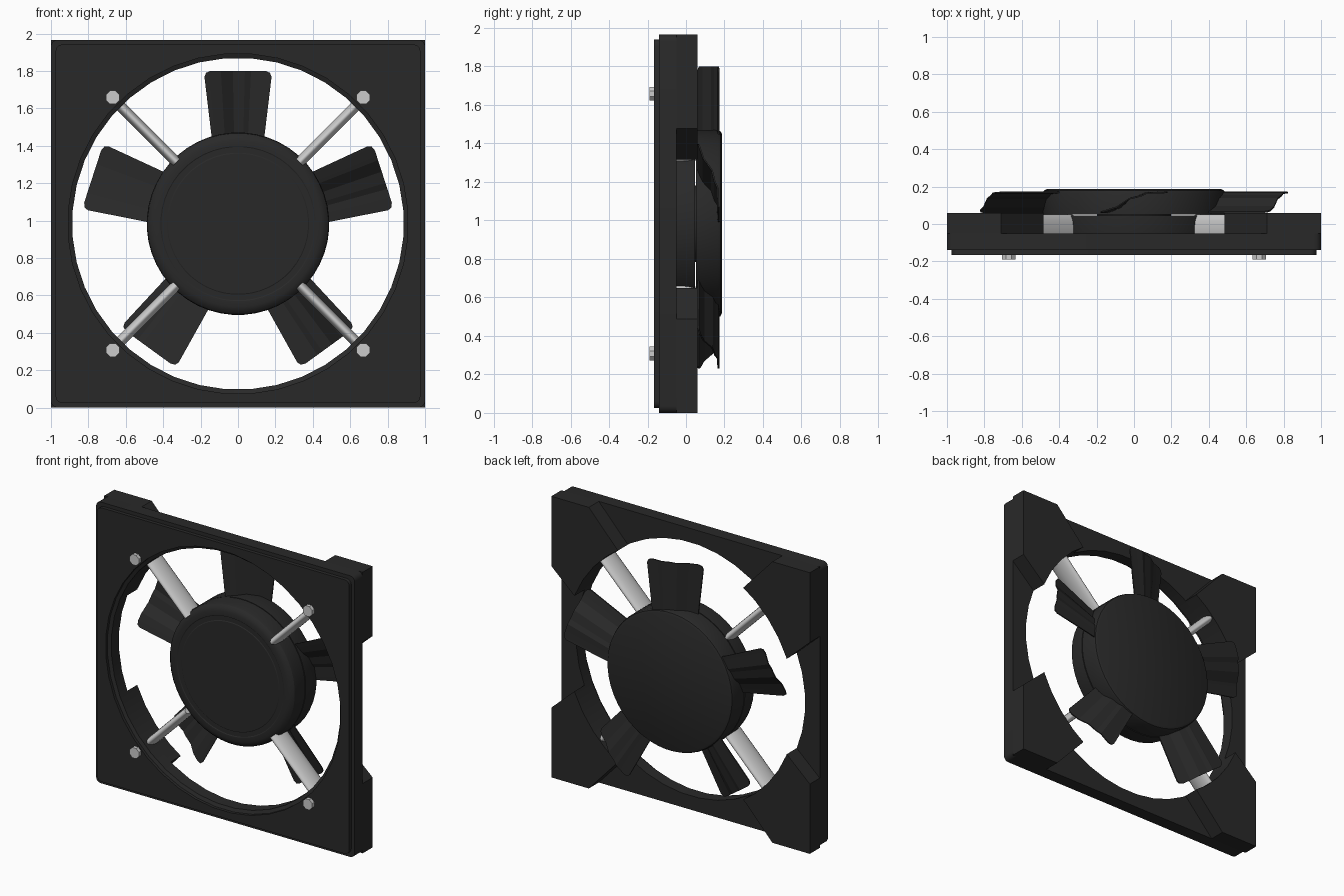
import bpy, bmesh
from math import sin, cos, pi, radians

if "Cube" in bpy.data.objects:
    bpy.data.objects.remove(bpy.data.objects["Cube"])

CZ = 0.983          # height of the fan axis
HOLE = 0.887        # radius of the air opening


def material(name, c):
    m = bpy.data.materials.new(name)
    m.diffuse_color = (c, c, c, 1)
    m.use_nodes = True
    m.node_tree.nodes["Principled BSDF"].inputs["Base Color"].default_value = m.diffuse_color
    return m


BLACK = material("black_plastic", 0.022)
SILVER = material("silver_metal", 0.6)


def loft(name, loops, mat, angle=30):
    """Skin a row of equal-length point loops and cap both ends."""
    bm = bmesh.new()
    rows = [[bm.verts.new(p) for p in loop] for loop in loops]
    n = len(rows[0])
    for a, b in zip(rows, rows[1:]):
        for i in range(n):
            j = (i + 1) % n
            bm.faces.new((a[i], a[j], b[j], b[i]))
    bm.faces.new(rows[0])
    bm.faces.new(rows[-1])
    bmesh.ops.recalc_face_normals(bm, faces=bm.faces)
    me = bpy.data.meshes.new(name)
    bm.to_mesh(me)
    bm.free()
    ob = bpy.data.objects.new(name, me)
    bpy.context.collection.objects.link(ob)
    me.materials.append(mat)
    smooth(ob, angle)
    return ob


def select(ob):
    bpy.ops.object.select_all(action='DESELECT')
    ob.select_set(True)
    bpy.context.view_layer.objects.active = ob


def smooth(ob, angle=30):
    select(ob)
    bpy.ops.object.shade_smooth_by_angle(angle=radians(angle))


def circle(r, y, n, x=0, z=CZ):
    return [(x + r * cos(2 * pi * (i + 0.5) / n), y, z + r * sin(2 * pi * (i + 0.5) / n))
            for i in range(n)]


def lathe(name, profile, mat, n=48, x=0, z=CZ):
    return loft(name, [circle(r, y, n, x, z) for r, y in profile], mat)


def rounded_rect(inset, y, r=0.035, steps=4):
    w, h = 1 - inset - r, CZ - inset - r
    pts = []
    for k, (sx, sz) in enumerate(((1, 1), (-1, 1), (-1, -1), (1, -1))):
        for i in range(steps + 1):
            a = (k + i / steps) * pi / 2
            pts.append((sx * w + r * cos(a), y, CZ + sz * h + r * sin(a)))
    return pts


# Frame plate with stepped front edge
frame = [loft("frame_plate", [rounded_rect(0.025, -0.165), rounded_rect(0.025, -0.14),
                              rounded_rect(0, -0.14), rounded_rect(0, -0.05)], BLACK)]

# Corner blocks on the back of the plate, reaching further down the sides
for sx in (-1, 1):
    for sz in (-1, 1):
        outline = [(1, CZ), (0.71, CZ), (0.41, 0.66), (0.74, 0.26), (1, 0.495)]
        loops = [[(sx * x, y, CZ + sz * z) for x, z in outline] for y in (-0.05, 0.06)]
        frame.append(loft("corner_block", loops, BLACK))

# Cut the round opening, with a shallow lip at the front
cutter = lathe("opening_cutter", [(0.91, -0.3), (0.91, -0.145), (HOLE, -0.135), (HOLE, 0.3)],
               BLACK, 40)
for ob in frame:
    mod = ob.modifiers.new("opening", 'BOOLEAN')
    mod.operation = 'DIFFERENCE'
    mod.solver = 'EXACT'
    mod.object = cutter
    select(ob)
    bpy.ops.object.modifier_apply(modifier=mod.name)
    smooth(ob)
bpy.data.objects.remove(cutter)

# Motor housing and rotor cap
lathe("motor_housing", [(0.375, -0.085), (0.38, -0.082), (0.41, -0.082), (0.415, -0.085),
                        (0.445, -0.085), (0.468, -0.077), (0.483, -0.062), (0.488, -0.04),
                        (0.488, 0.046)], BLACK)
lathe("motor_shaft", [(0.2, 0.03), (0.2, 0.07)], BLACK, 24)
lathe("rotor_hub", [(0.488, 0.052), (0.488, 0.165), (0.482, 0.179), (0.468, 0.186)], BLACK)

# Flattened support rods and bolt heads on the diagonals
for k in range(4):
    a = pi / 4 + k * pi / 2
    ux, uz = cos(a), sin(a)
    loops = []
    for r in (0.465, 0.895):
        loops.append([(ux * r - uz * 0.029 * cos(t), -0.03 + 0.08 * sin(t),
                       CZ + uz * r + ux * 0.029 * cos(t))
                      for t in (2 * pi * i / 20 for i in range(20))])
    loft("support_rod", loops, SILVER, 50)
    lathe("bolt_head", [(0.039, -0.19), (0.039, -0.1)], SILVER, 8,
          x=0.948 * ux, z=CZ + 0.955 * uz)

# Fan blades: faceted S section, each station is (side position -1..1, depth y, tip radius)
SECTION = [(-1, 0.063, 0.785), (-0.94, 0.066, 0.807), (-0.8, 0.073, 0.817), (-0.5, 0.091, 0.817),
           (-0.15, 0.135, 0.817), (0.2, 0.15, 0.817), (0.38, 0.165, 0.817), (0.8, 0.167, 0.817),
           (0.94, 0.169, 0.807), (1, 0.17, 0.785)]
for k in range(5):
    a = k * 2 * pi / 5
    loops = []
    for s, y, tip in SECTION:
        pts = []
        for r, dy in ((0.44, -0.004), (tip, -0.004), (tip, 0.004), (0.44, 0.004)):
            x = s * (0.138 + (r - 0.44) * 0.12)
            pts.append((x * cos(a) + r * sin(a), y + dy, CZ - x * sin(a) + r * cos(a)))
        loops.append(pts)
    loft("fan_blade", loops, BLACK, 12)
